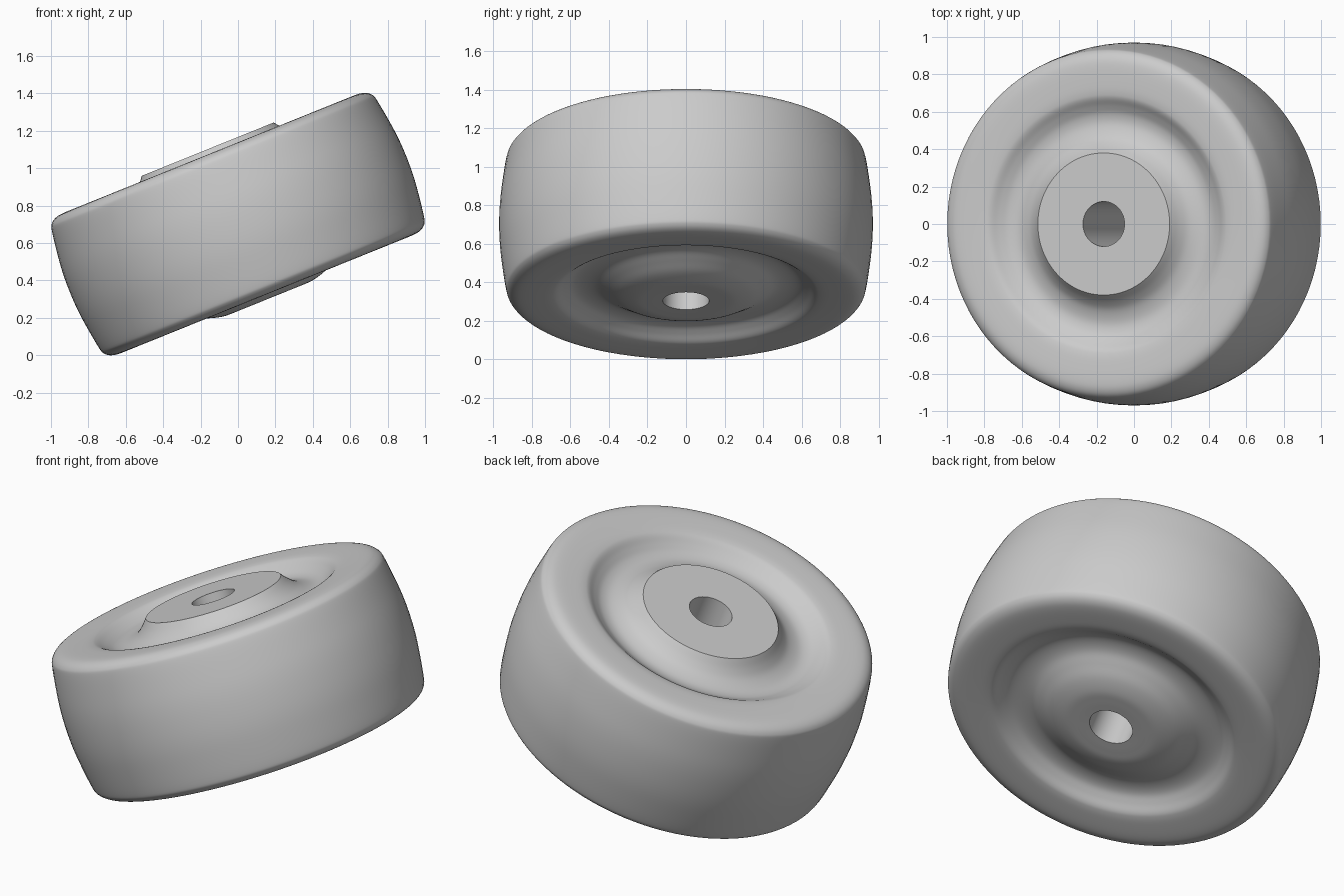
import bpy, bmesh, math
from mathutils import Vector, Matrix

cube = bpy.data.objects.get("Cube")
if cube:
    bpy.data.objects.remove(cube, do_unlink=True)

TILT = math.radians(-22)
SEGMENTS = 96
BORE = 0.12

# Plain grey material
grey = bpy.data.materials.new("plain grey")
grey.use_nodes = True
colour = (0.6, 0.6, 0.6, 1)
grey.diffuse_color = colour
grey.node_tree.nodes["Principled BSDF"].inputs["Base Color"].default_value = colour


def smooth_path(points, steps=5):
    """Sample a smooth curve through (radius, height) points."""
    p = [Vector(q) for q in points]
    p = [2 * p[0] - p[1]] + p + [2 * p[-1] - p[-2]]
    out = []
    for a, b, c, d in zip(p, p[1:], p[2:], p[3:]):
        for i in range(steps):
            t = i / steps
            out.append(0.5 * (2 * b + (c - a) * t + (2 * a - 5 * b + 4 * c - d) * t * t
                              + (3 * b - a - 3 * c + d) * t ** 3))
    return out + [p[-2]]


def flip(points):
    return [(r, -h) for r, h in reversed(points)]


# Half profile: groove, sidewall, rounded shoulder and bulging tread
groove = [(0.53, 0.33), (0.585, 0.336), (0.63, 0.36), (0.67, 0.388), (0.70, 0.398)]
sidewall = [(0.75, 0.403), (0.84, 0.405), (0.89, 0.397), (0.923, 0.374), (0.937, 0.335)]
tread = [(0.957, 0.2), (0.967, 0.1)]
half = groove + sidewall + tread

# Raised hub with a crisp flat face on top, a soft domed hub below
top_flank = [(0.38, 0.432), (0.42, 0.385), (0.465, 0.35)]
dome = [(BORE, 0.43), (0.19, 0.431), (0.26, 0.428), (0.34, 0.406), (0.41, 0.37), (0.47, 0.34)]

profile = [Vector((BORE, 0.432))]
profile += smooth_path(top_flank + half + [(0.97, 0)] + flip(dome + half))

# Lathe the closed profile around the axle
bm = bmesh.new()
rings = []
for s in range(SEGMENTS):
    a = math.tau * s / SEGMENTS
    rings.append([bm.verts.new((r * math.cos(a), r * math.sin(a), h)) for r, h in profile])
count = len(profile)
for s in range(SEGMENTS):
    here, there = rings[s], rings[(s + 1) % SEGMENTS]
    for i in range(count):
        j = (i + 1) % count
        bm.faces.new((here[i], here[j], there[j], there[i]))
bmesh.ops.recalc_face_normals(bm, faces=bm.faces)

# Lean the wheel and rest it on the ground
bmesh.ops.transform(bm, matrix=Matrix.Rotation(TILT, 4, 'Y'), verts=bm.verts)
lowest = min(v.co.z for v in bm.verts)
bmesh.ops.translate(bm, vec=(0, 0, -lowest), verts=bm.verts)

mesh = bpy.data.meshes.new("wheel")
bm.to_mesh(mesh)
bm.free()
mesh.materials.append(grey)
wheel = bpy.data.objects.new("wheel", mesh)
bpy.context.collection.objects.link(wheel)

bpy.ops.object.select_all(action='DESELECT')
wheel.select_set(True)
bpy.context.view_layer.objects.active = wheel
bpy.ops.object.shade_smooth_by_angle(angle=math.radians(30))
